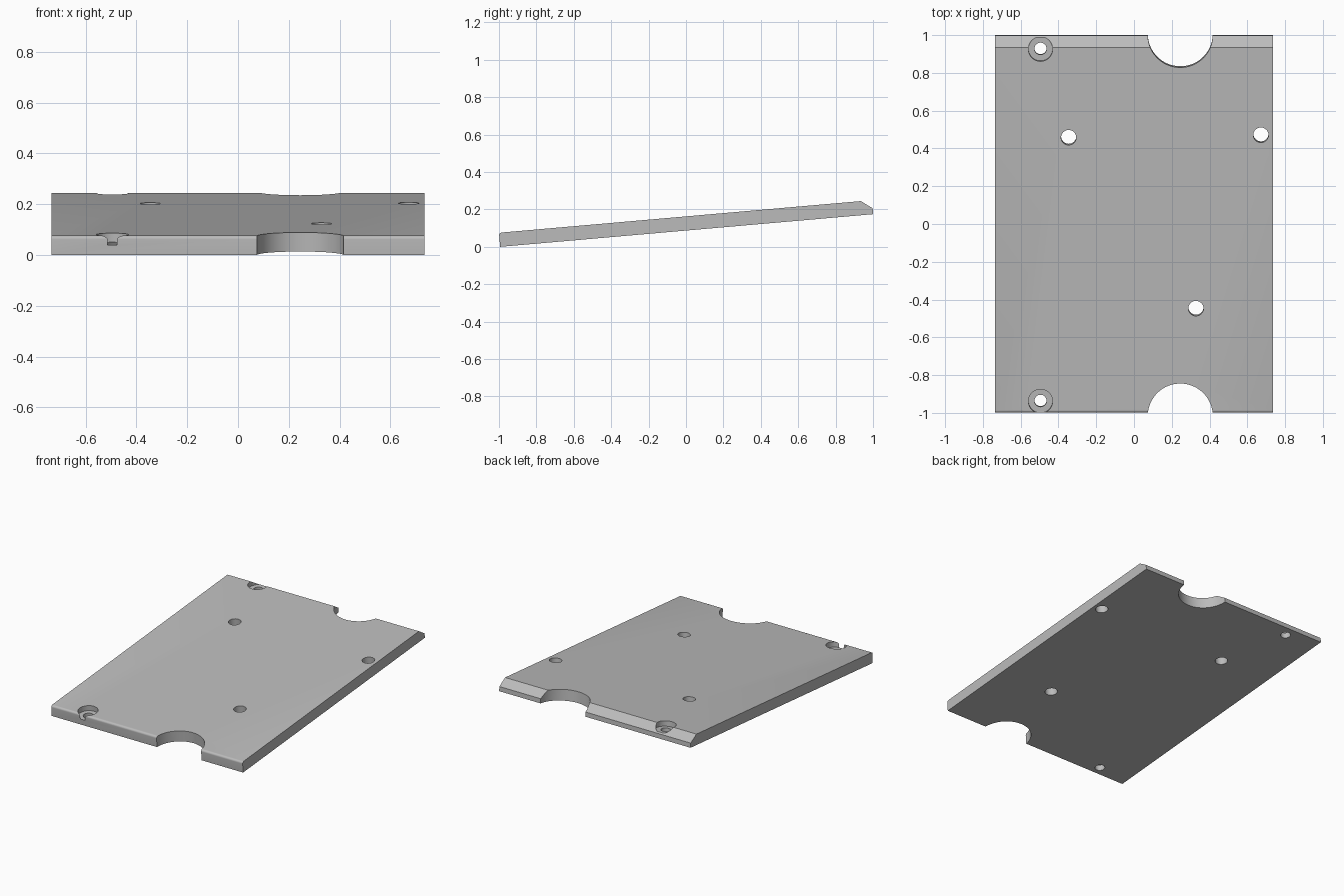
import bpy, bmesh, math
from mathutils import Matrix, Vector

cube = bpy.data.objects.get("Cube")
if cube:
    bpy.data.objects.remove(cube)

TILT = math.radians(5)

grey = bpy.data.materials.new("plain grey")
grey.use_nodes = True
colour = (0.5, 0.5, 0.5, 1)
grey.diffuse_color = colour
grey.node_tree.nodes["Principled BSDF"].inputs["Base Color"].default_value = colour


def add_object(name, bm):
    bmesh.ops.recalc_face_normals(bm, faces=bm.faces)
    mesh = bpy.data.meshes.new(name)
    bm.to_mesh(mesh)
    bm.free()
    mesh.materials.append(grey)
    ob = bpy.data.objects.new(name, mesh)
    bpy.context.collection.objects.link(ob)
    return ob


# Sloping plate: side profile pushed across the width, with a rounded front lip
half_width = 0.735
profile = [(-0.9935, 0), (1, 0.1744), (0.998, 0.206), (0.935, 0.2445), (-1, 0.0752)]
bm = bmesh.new()
side = bm.faces.new([bm.verts.new((-half_width, y, z)) for y, z in profile])
swept = bmesh.ops.extrude_face_region(bm, geom=[side])["geom"]
bmesh.ops.translate(bm, vec=(2 * half_width, 0, 0),
                    verts=[v for v in swept if isinstance(v, bmesh.types.BMVert)])
lip = [e for e in bm.edges if all(v.co.y < -0.999 for v in e.verts)]
bmesh.ops.bevel(bm, geom=lip, offset=0.014, segments=6, profile=0.5, affect='EDGES')
plate = add_object("sloping_plate", bm)


def cut(name, x, y, radius, depth=0.2, sides=48):
    """Cut a round pocket square to the plate's top surface."""
    bm = bmesh.new()
    height = depth + 0.1
    bmesh.ops.create_cone(bm, cap_ends=True, segments=sides, radius1=radius,
                          radius2=radius, depth=height)
    top = Vector((x, y, 0.0752 + (y + 1) * math.tan(TILT)))
    place = Matrix.Translation(top) @ Matrix.Rotation(TILT, 4, 'X')
    bm.transform(place @ Matrix.Translation((0, 0, height / 2 - depth)))
    cutter = add_object(name, bm)
    cutter.hide_render = True
    mod = plate.modifiers.new(name, 'BOOLEAN')
    mod.operation = 'DIFFERENCE'
    mod.solver = 'EXACT'
    mod.object = cutter
    bpy.context.view_layer.objects.active = plate
    bpy.ops.object.modifier_apply(modifier=mod.name)
    bpy.data.objects.remove(cutter)


# Half-round notches in the front and back edges
for y in (-1.016, 1.0):
    cut("edge_notch", 0.245, y, 0.172, sides=96)

# Plain through holes
for x, y in ((-0.346, 0.458), (0.672, 0.471), (0.328, -0.447)):
    cut("through_hole", x, y, 0.04)

# Stepped screw holes that break into the front and back edges
for y in (-0.939, 0.925):
    cut("screw_recess", -0.495, y, 0.064, depth=0.036)
    cut("screw_hole", -0.495, y, 0.032)

bpy.ops.object.select_all(action='DESELECT')
plate.select_set(True)
bpy.context.view_layer.objects.active = plate
bpy.ops.object.shade_smooth_by_angle(angle=math.radians(30))
